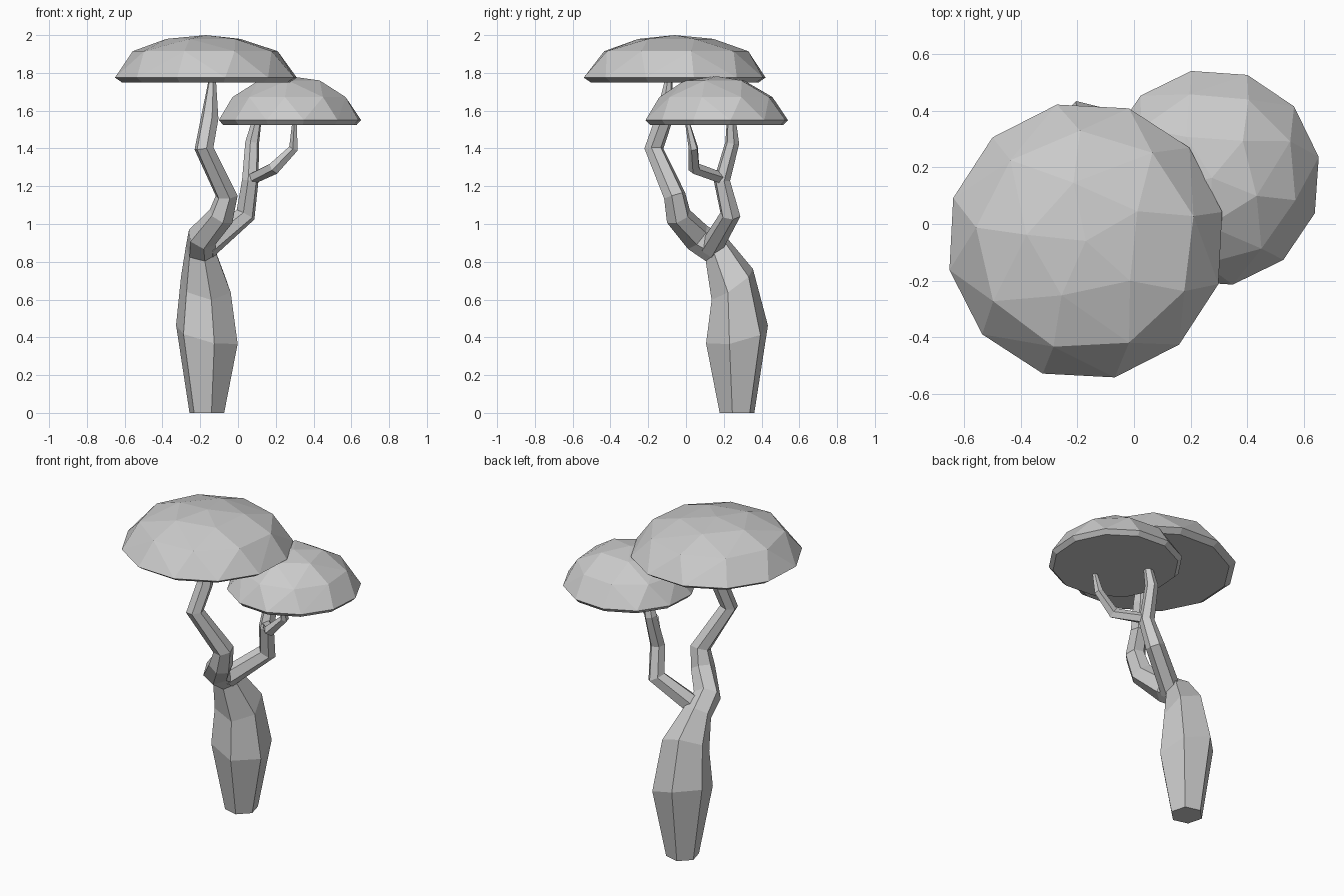
import bpy
import bmesh
from math import cos, sin, radians
from mathutils import Vector

cube = bpy.data.objects.get("Cube")
if cube:
    bpy.data.objects.remove(cube, do_unlink=True)

GREY = (0.6, 0.6, 0.6, 1)
mat = bpy.data.materials.new("plain grey")
mat.use_nodes = True
mat.diffuse_color = GREY
mat.node_tree.nodes["Principled BSDF"].inputs["Base Color"].default_value = GREY


def finish(name, bm):
    bmesh.ops.recalc_face_normals(bm, faces=bm.faces)
    mesh = bpy.data.meshes.new(name)
    bm.to_mesh(mesh)
    bm.free()
    mesh.materials.append(mat)
    obj = bpy.data.objects.new(name, mesh)
    bpy.context.collection.objects.link(obj)
    return obj


def ring(n, radius, phase):
    angles = [radians(phase + 360 * i / n) for i in range(n)]
    return [Vector((radius * cos(a), radius * sin(a), 0)) for a in angles]


def limb(name, path, sides=6, phase=45, tilts=()):
    """Faceted tube through (x, y, z, radius) points; tilts override ring normals."""
    bm = bmesh.new()
    points = [Vector(p[:3]) for p in path]
    rings = []
    for i, p in enumerate(points):
        if i < len(tilts):
            normal = Vector(tilts[i])
        else:
            before = p - points[i - 1] if i else Vector()
            after = points[i + 1] - p if i + 1 < len(points) else Vector()
            normal = before.normalized() + after.normalized()
        turn = Vector((0, 0, 1)).rotation_difference(normal)
        rings.append([bm.verts.new(p + turn @ v) for v in ring(sides, path[i][3], phase)])
    for low, high in zip(rings, rings[1:]):
        for i in range(sides):
            j = (i + 1) % sides
            bm.faces.new((low[i], low[j], high[j], high[i]))
    bm.faces.new(rings[0])
    bm.faces.new(rings[-1])
    return finish(name, bm)


def canopy(name, centre, layers):
    """Faceted dome: convex hull of (sides, radius, height, phase) rings."""
    bm = bmesh.new()
    for n, radius, z, phase in layers:
        for v in ring(n, radius, phase):
            bm.verts.new(v + Vector((*centre, z)))
    hull = bmesh.ops.convex_hull(bm, input=bm.verts)
    loose = [g for g in hull["geom_interior"] if isinstance(g, bmesh.types.BMVert)]
    bmesh.ops.delete(bm, geom=loose, context="VERTS")
    bmesh.ops.dissolve_limit(bm, angle_limit=radians(1), verts=bm.verts, edges=bm.edges)
    return finish(name, bm)


# Swollen trunk that bends into the tall branch
limb("trunk_and_tall_branch", [
    (-0.165, 0.27, 0.0, 0.095), (-0.165, 0.27, 0.415, 0.175),
    (-0.17, 0.245, 0.68, 0.14), (-0.195, 0.165, 0.86, 0.085),
    (-0.19, 0.06, 0.93, 0.08), (-0.09, -0.04, 1.04, 0.07),
    (-0.06, -0.06, 1.15, 0.06), (-0.18, -0.17, 1.4, 0.052),
    (-0.15, -0.115, 1.56, 0.048), (-0.135, -0.09, 1.78, 0.018)],
    tilts=[(0, 0, 1), (0.25, -0.23, 1), (0.2, -0.7, 1), (0.1, -0.9, 1)])

# Lower branch and its thin twig
limb("low_branch", [
    (-0.17, 0.13, 0.87, 0.06), (0.04, 0.235, 1.05, 0.055),
    (0.065, 0.19, 1.23, 0.045), (0.075, 0.245, 1.43, 0.038),
    (0.1, 0.24, 1.55, 0.025)], phase=15)
limb("twig", [
    (0.07, 0.19, 1.24, 0.032), (0.19, 0.045, 1.295, 0.034),
    (0.295, 0.04, 1.4, 0.026), (0.3, 0.005, 1.55, 0.012)], sides=5)

# Flat-bottomed canopies
canopy("large_canopy", (-0.17, -0.06), [
    (12, 0.455, 1.75, 12), (12, 0.492, 1.775, 12), (9, 0.39, 1.915, 13),
    (5, 0.21, 1.98, 30), (1, 0.0, 2.0, 0)])
canopy("small_canopy", (0.275, 0.163), [
    (12, 0.36, 1.525, 11), (12, 0.384, 1.55, 11), (9, 0.305, 1.672, 25),
    (5, 0.17, 1.76, 50), (1, 0.0, 1.782, 0)])
